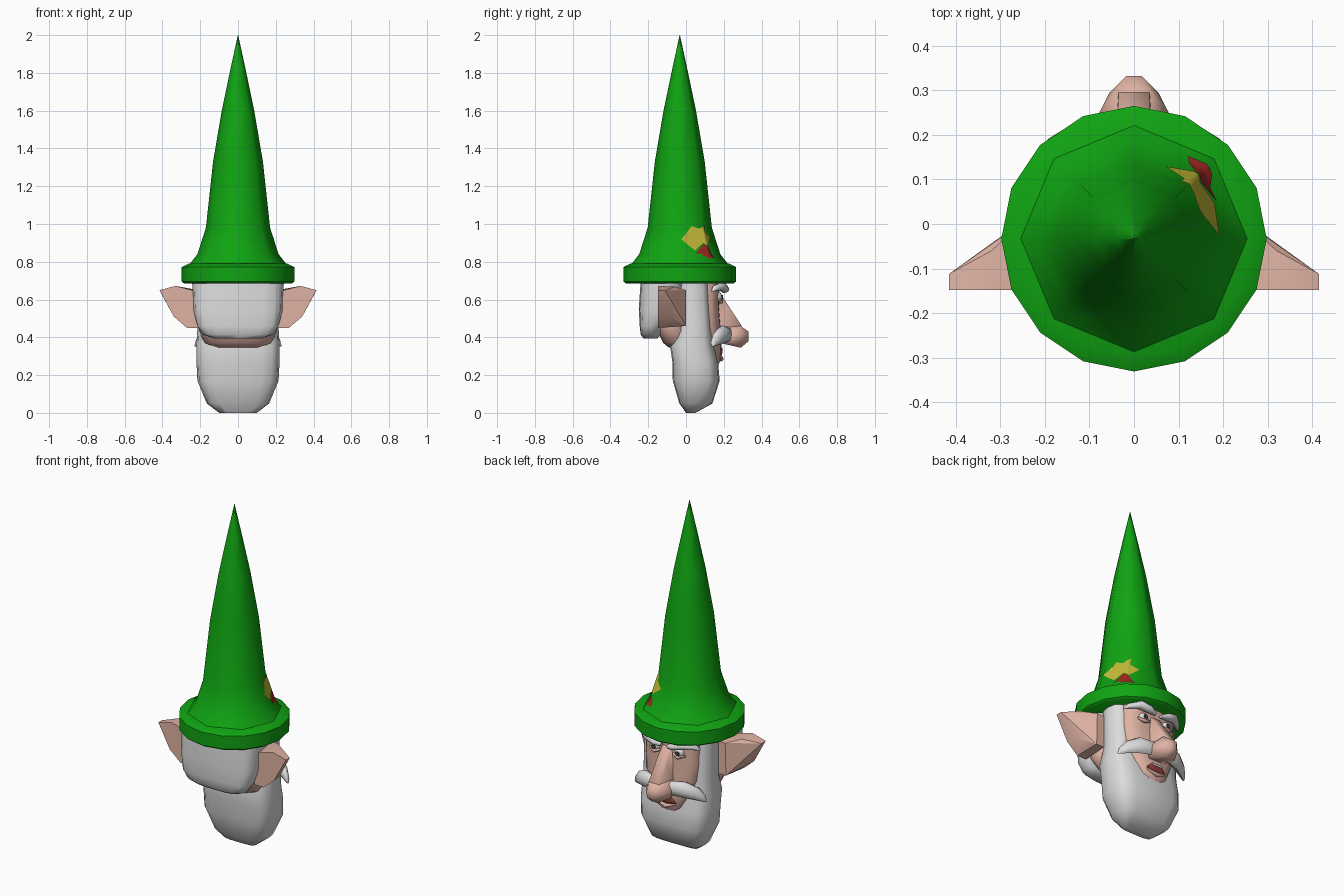
import bpy, bmesh, math
from mathutils import Vector, Matrix

if "Cube" in bpy.data.objects:
    bpy.data.objects.remove(bpy.data.objects["Cube"])


def material(name, rgb):
    m = bpy.data.materials.new(name)
    m.diffuse_color = (*rgb, 1)
    m.use_nodes = True
    m.node_tree.nodes["Principled BSDF"].inputs["Base Color"].default_value = m.diffuse_color
    return m


GREEN = material("hat_green", (0.005, 0.37, 0.006))
WHITE = material("hair_white", (0.72, 0.72, 0.72))
SKIN = material("skin", (0.74, 0.45, 0.37))
YELLOW = material("feather_yellow", (0.55, 0.5, 0.04))
RED = material("feather_red", (0.33, 0.02, 0.015))
MOUTH = material("mouth_red", (0.28, 0.05, 0.04))
IRIS = material("iris_dark", (0.06, 0.06, 0.07))


def finish(name, bm, mat, angle=45):
    bmesh.ops.recalc_face_normals(bm, faces=bm.faces)
    me = bpy.data.meshes.new(name)
    bm.to_mesh(me)
    bm.free()
    me.materials.append(mat)
    for p in me.polygons:
        p.use_smooth = True
    me.set_sharp_from_angle(angle=math.radians(angle))
    ob = bpy.data.objects.new(name, me)
    bpy.context.collection.objects.link(ob)
    return ob


def bridge_rings(name, rings, mat, angle=45):
    """Skin a closed body through rings of equal point count."""
    bm = bmesh.new()
    vs = [[bm.verts.new(p) for p in r] for r in rings]
    n = len(vs[0])
    for a, b in zip(vs, vs[1:]):
        for i in range(n):
            j = (i + 1) % n
            bm.faces.new((a[i], a[j], b[j], b[i]))
    bm.faces.new(vs[0])
    bm.faces.new(vs[-1])
    return finish(name, bm, mat, angle)


def body(name, sections, mat, n=16, power=3.0):
    """Stack rounded-box sections given as (z, half width, back y, front y)."""
    rings = []
    for z, w, yb, yf in sections:
        ring = []
        for i in range(n):
            a = 2 * math.pi * i / n
            c, s = math.cos(a), math.sin(a)
            x = math.copysign(abs(c) ** (2 / power), c) * w
            y = math.copysign(abs(s) ** (2 / power), s) * (yf - yb) / 2
            ring.append((x, (yf + yb) / 2 + y, z))
        rings.append(ring)
    return bridge_rings(name, rings, mat, 50)


def tuft(name, side, path, mat, n=8):
    """Tapered strand along x: points are (x, y, z, y radius, z radius)."""
    rings = [[(side * x, y + ry * math.cos(2 * math.pi * i / n),
               z + rz * math.sin(2 * math.pi * i / n)) for i in range(n)]
             for x, y, z, ry, rz in path]
    return bridge_rings(name, rings, mat, 60)


def hull(name, points, mat, angle=40):
    bm = bmesh.new()
    for p in points:
        bm.verts.new(p)
    res = bmesh.ops.convex_hull(bm, input=bm.verts)
    junk = [v for v in res["geom_interior"] if isinstance(v, bmesh.types.BMVert)]
    bmesh.ops.delete(bm, geom=junk, context="VERTS")
    return finish(name, bm, mat, angle)


def pair(points):
    return [(s * x, y, z) for x, y, z in points for s in (-1, 1)]


# Hat: octagonal cone and rounded brim
HAT_Y = -0.033
CONE = [(0.78, 0.262), (0.84, 0.215), (0.98, 0.17), (1.33, 0.132),
        (1.6, 0.086), (1.82, 0.04), (2.0, 0.001)]


def circle(r, z, n):
    return [(r * math.cos(2 * math.pi * i / n),
             HAT_Y + r * math.sin(2 * math.pi * i / n), z) for i in range(n)]


bridge_rings("hat_cone", [circle(r, z, 8) for z, r in CONE], GREEN, 60)
bridge_rings("hat_brim", [circle(r, z, 16) for r, z in
             [(0.285, 0.685), (0.298, 0.695), (0.298, 0.772), (0.262, 0.79)]], GREEN, 50)


def on_cone(deg, z, lift=0.005):
    for (z0, r0), (z1, r1) in zip(CONE, CONE[1:]):
        if z <= z1:
            r = r0 + (r1 - r0) * (z - z0) / (z1 - z0)
            break
    r = r * math.cos(math.pi / 8) / math.cos(math.radians(deg % 45 - 22.5)) + lift
    a = math.radians(deg)
    return Vector((r * math.cos(a), HAT_Y + r * math.sin(a), z))


# Feather patches wrapped on the hat
def patch(name, outline, mat):
    bm = bmesh.new()
    bm.faces.new([bm.verts.new((d / 100, z, 0)) for d, z in outline])
    bmesh.ops.triangulate(bm, faces=bm.faces)
    bmesh.ops.subdivide_edges(bm, edges=bm.edges, cuts=5, use_grid_fill=True)
    for v in bm.verts:
        v.co = on_cone(v.co.x * 100, v.co.y)
    finish(name, bm, mat)


patch("feather_top", [(2, .92), (23, .99), (38, .975), (52, 1.0), (50, .96),
                      (66, .93), (48, .88), (40, .9), (24, .86)], YELLOW)
patch("feather_base", [(24, .84), (40, .895), (48, .875), (57, .82),
                       (40, .82), (33, .845)], RED)

# Head
body("back_hair", [(.395, .13, -.225, -.15), (.415, .185, -.24, -.13),
                   (.46, .215, -.245, -.12), (.55, .237, -.25, -.03),
                   (.70, .243, -.24, .0)], WHITE, power=3.5)
body("neck", [(.345, .13, -.09, .05), (.37, .18, -.12, .05),
              (.45, .21, -.16, .0), (.6, .21, -.16, .0)], SKIN)
body("beard", [(0, .10, .0, .05), (.05, .165, -.035, .14), (.17, .215, -.07, .178),
               (.27, .22, -.072, .17), (.36, .22, -.085, .15), (.45, .215, -.05, .14),
               (.70, .215, -.05, .125)], WHITE, power=3.5)
body("face", [(.235, .05, .0, .16), (.28, .095, .0, .185), (.35, .125, .0, .187),
              (.45, .165, .0, .185), (.56, .175, .0, .175), (.70, .17, .0, .18)], SKIN)

# Nose
hull("nose_bridge", pair([(.03, .15, .66), (.025, .19, .62), (.035, .225, .56),
                          (.045, .16, .42), (.035, .295, .46), (.035, .28, .38)]), SKIN, 60)
hull("nose_tip", pair([(.018, .332, .43), (.018, .332, .38), (.02, .29, .345),
                       (.04, .29, .46), (.055, .295, .40), (.078, .25, .41),
                       (.075, .25, .375), (.05, .18, .37), (.05, .18, .45)]), SKIN, 60)

# Mouth, lower lip and teeth
tuft("mouth", 1, [(-.06, .183, .315, .004, .005), (-.03, .186, .325, .007, .022),
                  (.03, .186, .325, .007, .022), (.06, .183, .315, .004, .005)], MOUTH)
tuft("lower_lip", 1, [(-.06, .178, .305, .006, .006), (0, .186, .285, .014, .012),
                      (.06, .178, .305, .006, .006)], SKIN)
tuft("teeth", 1, [(-.035, .192, .34, .004, .006), (.035, .192, .34, .004, .006)], WHITE)

for side, tag in ((-1, "left"), (1, "right")):
    # Pointed ear, flat on its rear side
    hull("ear_" + tag, [(side * x, y, z) for x, y, z in [
        (.21, -.148, .64), (.21, -.148, .45), (.27, -.148, .45), (.21, .0, .65),
        (.21, .0, .46), (.26, .0, .46), (.255, .0, .65), (.415, -.148, .65),
        (.415, -.112, .648), (.33, -.148, .672), (.32, -.06, .668),
        (.34, -.148, .51), (.32, -.07, .50)]], SKIN, 30)
    # Moustache half
    tuft("moustache_" + tag, side, [
        (.0, .205, .40, .02, .03), (.06, .215, .415, .03, .042),
        (.13, .195, .415, .035, .048), (.19, .165, .395, .028, .038),
        (.222, .145, .37, .015, .02), (.23, .14, .355, .003, .004)], WHITE)
    # Brow
    tuft("brow_" + tag, side, [
        (.02, .20, .645, .012, .01), (.06, .205, .655, .025, .02),
        (.12, .19, .67, .028, .022), (.17, .155, .66, .018, .015),
        (.19, .14, .645, .004, .004)], WHITE)
    # Eyeball, iris and lower lid
    eye = Vector((side * .078, .163, .613))
    bm = bmesh.new()
    bmesh.ops.create_uvsphere(bm, u_segments=12, v_segments=8, radius=.03,
                              matrix=Matrix.Translation(eye))
    finish("eye_" + tag, bm, WHITE)
    bm = bmesh.new()
    bmesh.ops.create_cone(bm, segments=10, radius1=.012, radius2=.012, depth=.006,
                          cap_ends=True,
                          matrix=Matrix.Translation(eye + Vector((0, .029, .0)))
                          @ Matrix.Rotation(math.pi / 2, 4, "X"))
    finish("iris_" + tag, bm, IRIS)
    tuft("eyelid_" + tag, side, [
        (.04, .178, .60, .006, .006), (.078, .184, .588, .014, .01),
        (.115, .172, .60, .006, .006)], SKIN)
